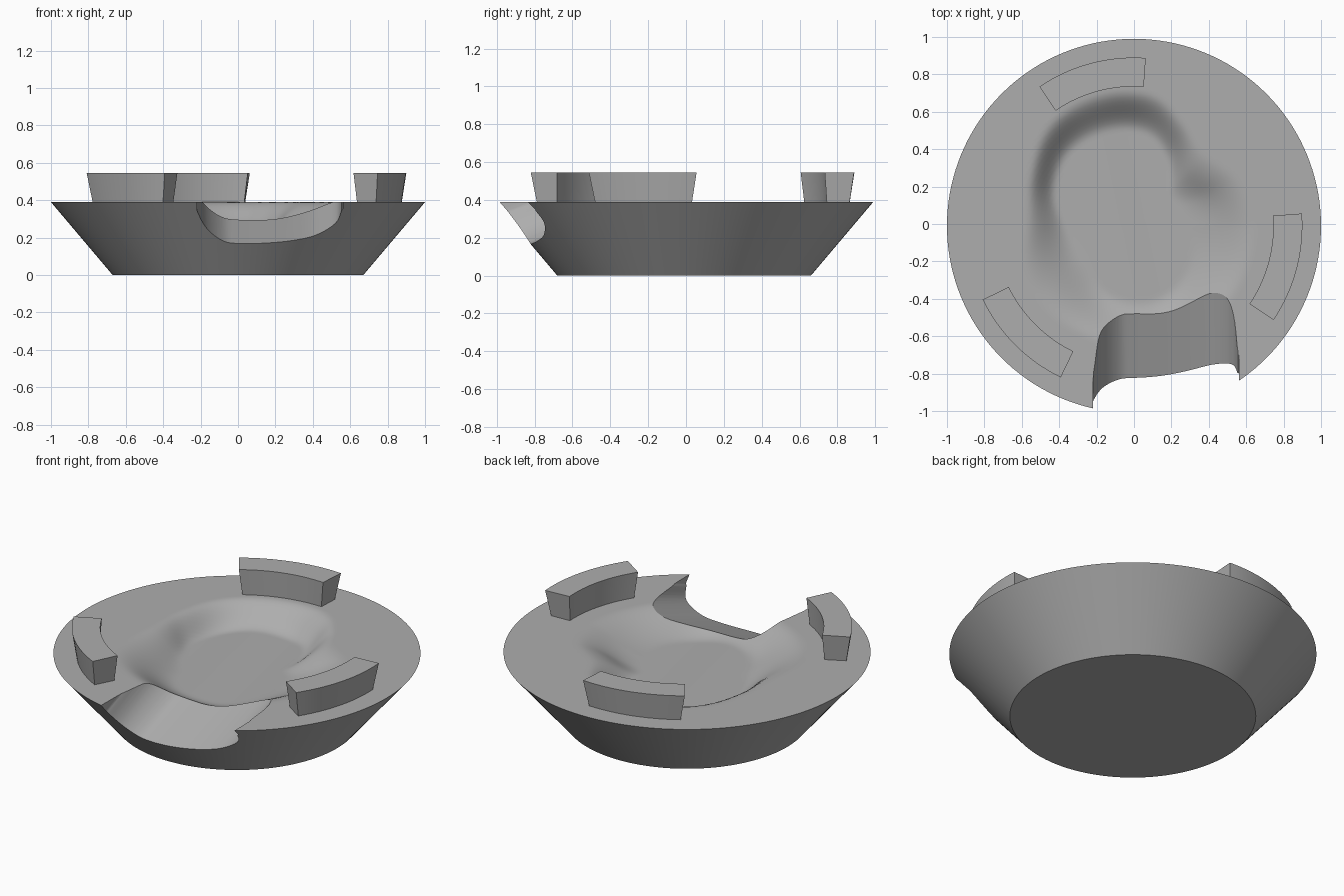
import bpy, bmesh, math
from mathutils import Vector

cube = bpy.data.objects.get("Cube")
if cube:
    bpy.data.objects.remove(cube)

CY = -0.01                      # centre of the round body
TOP, R_TOP, R_BASE = 0.39, 1.0, 0.67
SEG, RINGS = 144, 48

grey = bpy.data.materials.new("grey")
grey.use_nodes = True
colour = (0.42, 0.42, 0.42, 1)
grey.diffuse_color = colour
grey.node_tree.nodes["Principled BSDF"].inputs["Base Color"].default_value = colour


def make(name, bm):
    bmesh.ops.recalc_face_normals(bm, faces=bm.faces)
    mesh = bpy.data.meshes.new(name)
    bm.to_mesh(mesh)
    bm.free()
    mesh.materials.append(grey)
    obj = bpy.data.objects.new(name, mesh)
    bpy.context.collection.objects.link(obj)
    return obj


def activate(obj):
    bpy.ops.object.select_all(action='DESELECT')
    obj.select_set(True)
    bpy.context.view_layer.objects.active = obj


def smooth_path(points, steps):
    """Catmull-Rom curve through the points."""
    p = [Vector(q) for q in [points[0], *points, points[-1]]]
    out = []
    for a, b, c, d in zip(p, p[1:], p[2:], p[3:]):
        for i in range(steps):
            t = i / steps
            out.append(b + (c - a) * t / 2 + (a - 2.5 * b + 2 * c - d / 2) * t * t
                       + (1.5 * (b - c) + (d - a) / 2) * t ** 3)
    return out + [p[-1]]


# Basin outline: angle in degrees, rim radius, width of the sloping wall
outline = smooth_path([(0, .66, .38), (22, .62, .35), (45, .54, .28), (65, .62, .22),
                       (85, .72, .22), (125, .72, .2), (155, .62, .16), (180, .58, .22),
                       (215, .66, .36), (250, .65, .27), (285, .7, .3), (320, .66, .3),
                       (360, .66, .38)], 8)


def basin_height(x, y):
    ang = math.degrees(math.atan2(y, x)) % 360
    for a, b in zip(outline, outline[1:]):
        if a.x <= ang <= b.x:
            rim = a.lerp(b, (ang - a.x) / (b.x - a.x))
            break
    t = max(0, min(1, (rim.y - math.hypot(x, y)) / rim.z))
    bump = 0.03 * math.exp(-((x - .42) ** 2 + (y - .28) ** 2) / .01)
    furrow = 0.006 * math.sin(14 * x + 3 * y)
    return TOP - t * t * (3 - 2 * t) * (0.118 - bump + furrow)


# Tapered round body with a shallow basin in the top
bm = bmesh.new()
loops = []
for k in range(1, RINGS + 1):
    r = R_TOP * k / RINGS
    loop = []
    for i in range(SEG):
        a = math.tau * i / SEG
        x, y = r * math.cos(a), r * math.sin(a)
        loop.append(bm.verts.new((x, y + CY, basin_height(x, y))))
    loops.append(loop)
loops.append([bm.verts.new((R_BASE * math.cos(math.tau * i / SEG),
                            R_BASE * math.sin(math.tau * i / SEG) + CY, 0)) for i in range(SEG)])
for lo, hi in zip(loops, loops[1:]):
    for i in range(SEG):
        j = (i + 1) % SEG
        bm.faces.new((lo[i], lo[j], hi[j], hi[i]))
centre = bm.verts.new((0, CY, basin_height(0, 0)))
for i in range(SEG):
    bm.faces.new((centre, loops[0][i], loops[0][(i + 1) % SEG]))
bm.faces.new(loops[-1])
body = make("dish_body", bm)

# Sloping spout, cut through the front wall
profile = smooth_path([(-.22, .9), (-.22, .45), (-.208, .36), (-.16, .26), (-.08, .187),
                       (0, .17), (.15, .168), (.3, .172), (.42, .19), (.52, .25),
                       (.552, .33), (.562, .4), (.562, .9)], 5)
bm = bmesh.new()
ends = []
for y in (-1.2, -0.2):
    lift = 0.37 * (y + 0.82)
    ends.append([bm.verts.new((p.x, y, p.y + lift)) for p in profile])
n = len(profile)
for i in range(n):
    j = (i + 1) % n
    bm.faces.new((ends[0][i], ends[0][j], ends[1][j], ends[1][i]))
for end in ends:
    bm.faces.new(end)
cutter = make("spout_cutter", bm)
cutter.hide_render = True
cut = body.modifiers.new("spout", 'BOOLEAN')
cut.operation, cut.solver, cut.object = 'DIFFERENCE', 'EXACT', cutter
activate(body)
bpy.ops.object.modifier_apply(modifier=cut.name)
bpy.data.objects.remove(cutter)
bpy.ops.object.shade_smooth_by_angle(angle=math.radians(30))


# Three curved rests, slightly narrower at the foot
def rest(name, start):
    bm = bmesh.new()
    steps = 16
    rows = []
    for i in range(steps + 1):
        row = []
        for r, z, trim in ((.755, TOP - .004, 1.5), (.875, TOP - .004, 1.5),
                           (.9, .545, 0), (.745, .545, 0)):
            a = math.radians(start + trim + (38.2 - 2 * trim) * i / steps)
            row.append(bm.verts.new((r * math.cos(a), r * math.sin(a) + CY, z)))
        rows.append(row)
    for a, b in zip(rows, rows[1:]):
        for i in range(4):
            j = (i + 1) % 4
            bm.faces.new((a[i], a[j], b[j], b[i]))
    bm.faces.new(rows[0])
    bm.faces.new(rows[-1])
    activate(make(name, bm))
    bpy.ops.object.shade_smooth_by_angle(angle=math.radians(30))


for name, start in (("back_rest", 86), ("right_rest", 206), ("left_rest", 326)):
    rest(name, start)
